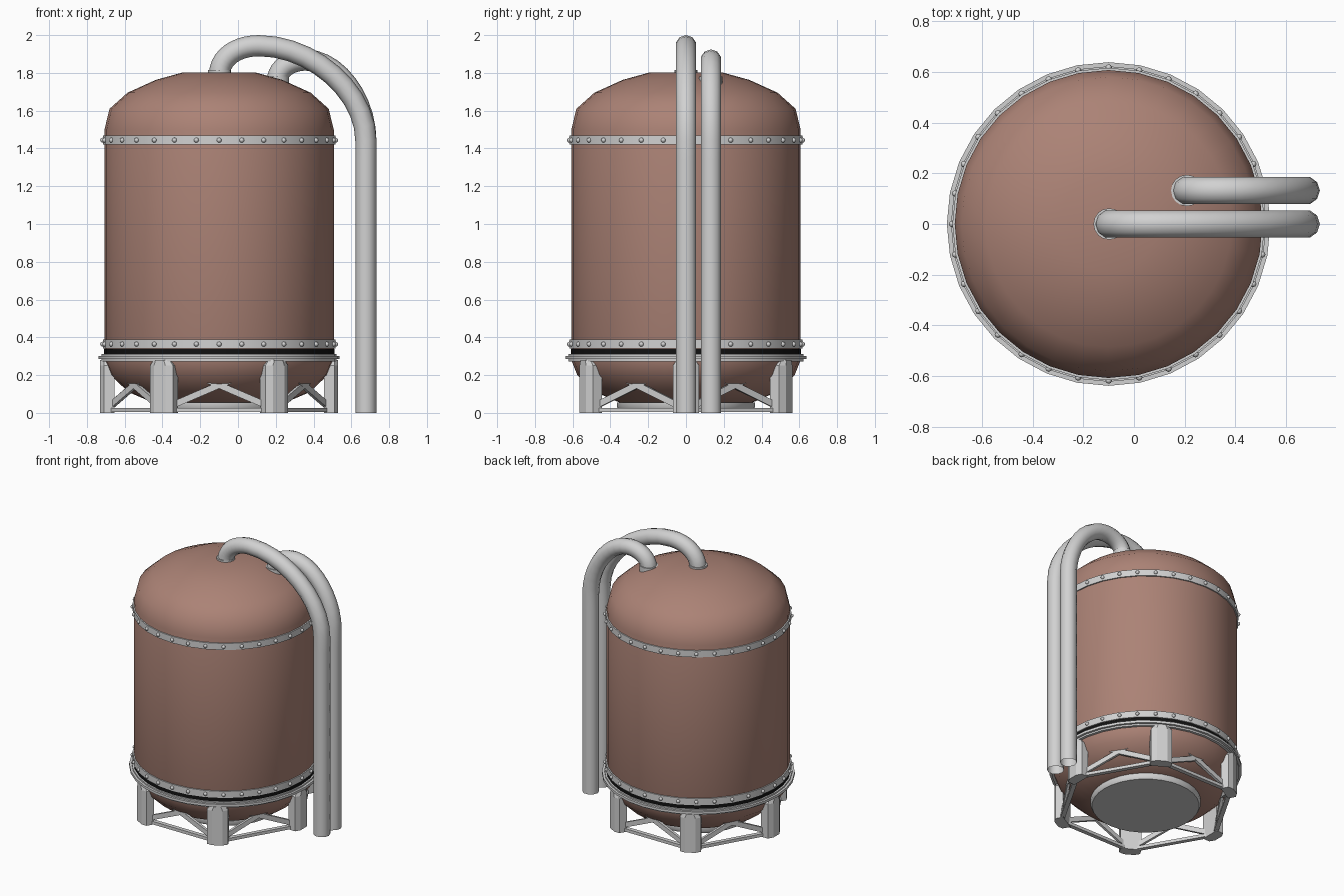
import bpy, bmesh
from math import sin, cos, pi, radians
from mathutils import Vector, Matrix

if "Cube" in bpy.data.objects:
    bpy.data.objects.remove(bpy.data.objects["Cube"])

CX = -0.1          # tank axis
SIDES = 32


def material(name, rgb):
    m = bpy.data.materials.new(name)
    m.use_nodes = True
    m.diffuse_color = (*rgb, 1)
    m.node_tree.nodes["Principled BSDF"].inputs["Base Color"].default_value = (*rgb, 1)
    return m


CLAY = material("clay brown paint", (0.41, 0.225, 0.18))
STEEL = material("light grey steel", (0.64, 0.64, 0.64))
BLACK = material("black seal", (0.006, 0.006, 0.006))


def select(obj):
    bpy.ops.object.select_all(action="DESELECT")
    obj.select_set(True)
    bpy.context.view_layer.objects.active = obj


def finish(name, bm, mat, location=(0, 0, 0), smooth=None):
    bmesh.ops.recalc_face_normals(bm, faces=bm.faces)
    mesh = bpy.data.meshes.new(name)
    bm.to_mesh(mesh)
    bm.free()
    obj = bpy.data.objects.new(name, mesh)
    obj.location = location
    bpy.context.collection.objects.link(obj)
    mesh.materials.append(mat)
    if smooth:
        select(obj)
        bpy.ops.object.shade_smooth_by_angle(angle=radians(smooth))
    return obj


def lathe(name, profile, mat, closed=False, smooth=40):
    """Spin a (radius, height) profile about the tank axis."""
    bm = bmesh.new()
    verts = [bm.verts.new((r, 0, z)) for r, z in profile]
    pairs = list(zip(verts, verts[1:]))
    if closed:
        pairs.append((verts[-1], verts[0]))
    edges = [bm.edges.new(p) for p in pairs]
    bmesh.ops.spin(bm, geom=verts + edges, axis=(0, 0, 1), cent=(0, 0, 0),
                   angle=2 * pi, steps=SIDES, use_merge=True)
    bmesh.ops.remove_doubles(bm, verts=bm.verts, dist=1e-4)
    return finish(name, bm, mat, (CX, 0, 0), smooth)


def add_bar(bm, a, b, thick, tall):
    """Box running from a to b."""
    x = (b - a).normalized()
    y = Vector((0, 0, 1)).cross(x).normalized()
    z = x.cross(y)
    rot = Matrix((x, y, z)).transposed().to_4x4()
    size = Matrix.Diagonal(((b - a).length, thick, tall, 1))
    bmesh.ops.create_cube(bm, size=1, matrix=Matrix.Translation((a + b) / 2) @ rot @ size)


# Tank shell with domed ends
lathe("tank_shell", [(0, 0.05), (0.34, 0.05), (0.48, 0.11), (0.575, 0.2), (0.607, 0.28),
                     (0.607, 1.5), (0.58, 1.61), (0.485, 1.695), (0.335, 1.763),
                     (0.19, 1.803), (0, 1.803)], CLAY)

# Black seal, support flange and base plate
lathe("black_seal", [(0.6, 0.31), (0.61, 0.31), (0.61, 0.338), (0.6, 0.338)], BLACK, True)
lathe("support_flange", [(0.59, 0.312), (0.622, 0.312), (0.622, 0.302), (0.638, 0.302),
                         (0.638, 0.284), (0.622, 0.284), (0.622, 0.272), (0.59, 0.272)],
      STEEL, True, 30)
lathe("base_plate", [(0, 0.015), (0.355, 0.015), (0.365, 0.03), (0.365, 0.055), (0, 0.055)], STEEL)

# Bolted bands
for label, z0 in (("lower", 0.34), ("upper", 1.42)):
    lathe(label + "_band", [(0.6, z0), (0.616, z0), (0.616, z0 + 0.048), (0.6, z0 + 0.048)],
          STEEL, True)
    bm = bmesh.new()
    for i in range(SIDES):
        a = 2 * pi * i / SIDES
        spot = Vector((0.617 * cos(a), 0.617 * sin(a), z0 + 0.024))
        bmesh.ops.create_uvsphere(bm, u_segments=8, v_segments=6, radius=0.013,
                                  matrix=Matrix.Translation(spot))
    finish(label + "_band_bolts", bm, STEEL, (CX, 0, 0), 60)

# Six legs: chamfered plan, narrowed at the top
PLAN = [(0.63, -0.035), (0.63, 0.035), (0.61, 0.07), (0.555, 0.07), (0.555, -0.07), (0.61, -0.07)]
for i in range(6):
    bm = bmesh.new()
    turn = Matrix.Rotation(i * pi / 3, 3, "Z")
    loops = [[bm.verts.new(turn @ Vector((r, t * s, z))) for r, t in PLAN]
             for z, s in ((0, 1), (0.25, 1), (0.28, 0.7))]
    n = len(PLAN)
    for low, high in zip(loops, loops[1:]):
        for k in range(n):
            bm.faces.new((low[k], low[(k + 1) % n], high[(k + 1) % n], high[k]))
    bm.faces.new(loops[0])
    bm.faces.new(loops[-1])
    finish("leg_%d" % (i + 1), bm, STEEL, (CX, 0, 0))

# Foot rails and crossed braces between legs
rails, braces = bmesh.new(), bmesh.new()
for i in range(6):
    p, q = (Vector((0.595 * cos(k * pi / 3), 0.595 * sin(k * pi / 3), 0)) for k in (i, i + 1))
    up = Vector((0, 0, 1))
    add_bar(rails, p + up * 0.016, q + up * 0.016, 0.03, 0.022)
    start, end = p.lerp(q, 0.1), p.lerp(q, 0.9)
    add_bar(braces, start + up * 0.25, end + up * 0.045, 0.02, 0.034)
    add_bar(braces, start + up * 0.045, end + up * 0.25, 0.018, 0.034)
finish("foot_rails", rails, STEEL, (CX, 0, 0))
finish("cross_braces", braces, STEEL, (CX, 0, 0))


# Pipes arching from the dome to the ground
def pipe(name, y, start, crown):
    (x0, z0), (x1, z1) = start, crown
    drop_x, drop_z = 0.677, 1.44
    curve = bpy.data.curves.new(name, "CURVE")
    curve.dimensions = "3D"
    curve.bevel_depth = 0.056
    curve.bevel_resolution = 3
    curve.resolution_u = 10
    spline = curve.splines.new("BEZIER")
    spline.bezier_points.add(3)
    rise, reach = (z1 - z0) * 0.6, (x1 - x0) * 0.55
    run, fall = (drop_x - x1) * 0.5, (z1 - drop_z) * 0.52
    nodes = [((x0, z0), (x0, z0 - 0.03), (x0, z0 + rise)),
             ((x1, z1), (x1 - reach, z1), (x1 + run, z1)),
             ((drop_x, drop_z), (drop_x, drop_z + fall), (drop_x, drop_z - 0.3)),
             ((drop_x, 0), (drop_x, 0.3), (drop_x, -0.3))]
    for bp, (co, left, right) in zip(spline.bezier_points, nodes):
        bp.handle_left_type = bp.handle_right_type = "FREE"
        bp.co = (co[0], y, co[1])
        bp.handle_left = (left[0], y, left[1])
        bp.handle_right = (right[0], y, right[1])
    curve.materials.append(STEEL)
    obj = bpy.data.objects.new(name, curve)
    bpy.context.collection.objects.link(obj)
    select(obj)
    bpy.ops.object.convert(target="MESH")
    bpy.ops.object.shade_smooth_by_angle(angle=radians(50))
    # Collar where the pipe meets the dome
    bm = bmesh.new()
    bmesh.ops.create_cone(bm, cap_ends=True, segments=16, radius1=0.062, radius2=0.062,
                          depth=0.05, matrix=Matrix.Translation((x0, y, z0)))
    finish(name + "_collar", bm, STEEL, smooth=40)


pipe("front_pipe", 0, (-0.098, 1.79), (0.11, 1.944))
pipe("rear_pipe", 0.132, (0.208, 1.755), (0.36, 1.868))
